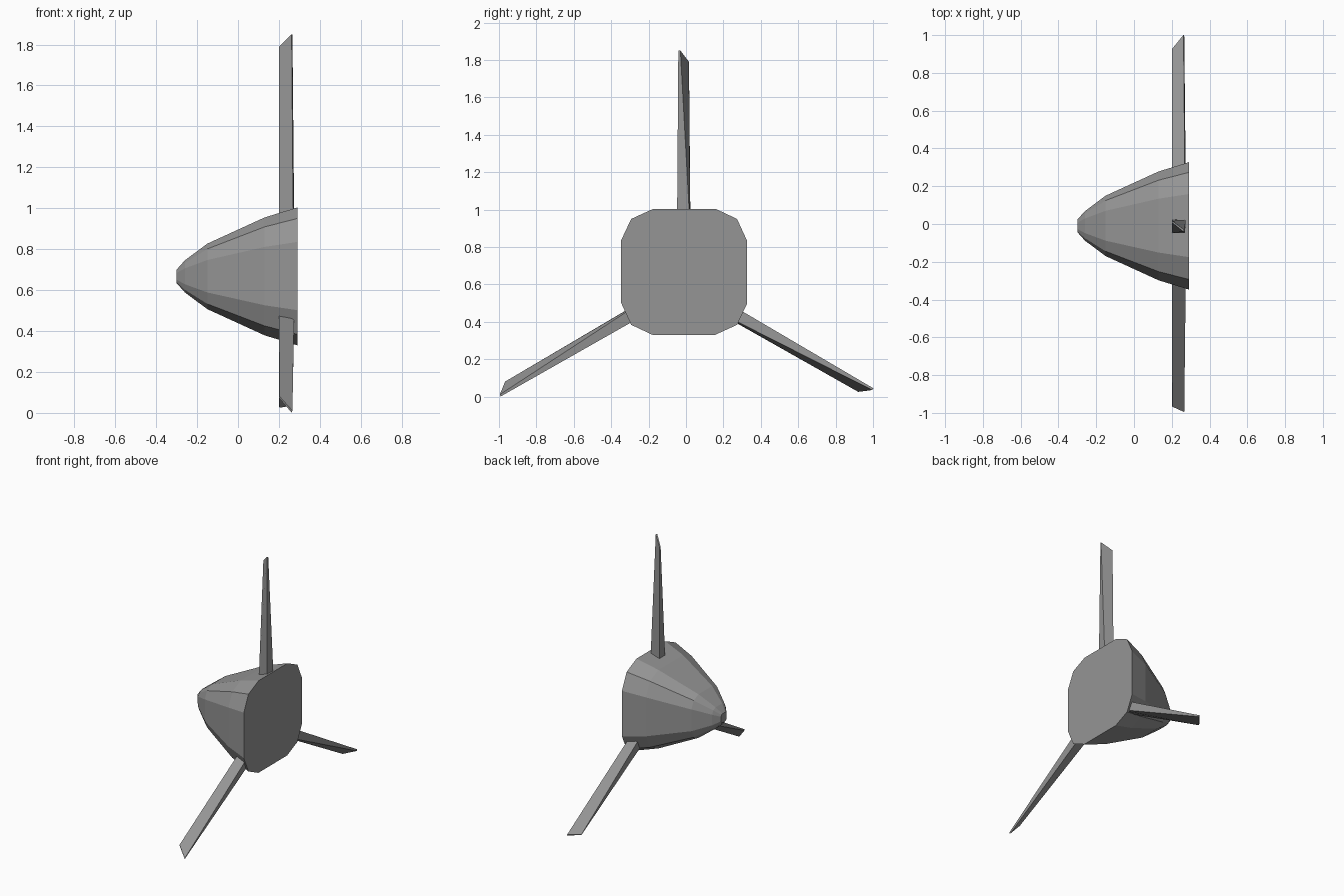
import bpy, bmesh, math
from mathutils import Matrix, Vector

if "Cube" in bpy.data.objects:
    bpy.data.objects.remove(bpy.data.objects["Cube"])

grey = bpy.data.materials.new("plain_grey")
grey.diffuse_color = (0.3, 0.3, 0.3, 1)
grey.use_nodes = True
grey.node_tree.nodes["Principled BSDF"].inputs["Base Color"].default_value = grey.diffuse_color


def loft(name, rings):
    """Capped, flat-shaded skin through a list of equal-length rings."""
    bm = bmesh.new()
    loops = [[bm.verts.new(p) for p in ring] for ring in rings]
    n = len(loops[0])
    for a, b in zip(loops, loops[1:]):
        for i in range(n):
            j = (i + 1) % n
            bm.faces.new((a[i], a[j], b[j], b[i]))
    bm.faces.new(loops[0])
    bm.faces.new(loops[-1])
    bmesh.ops.recalc_face_normals(bm, faces=bm.faces)
    mesh = bpy.data.meshes.new(name)
    bm.to_mesh(mesh)
    bm.free()
    mesh.materials.append(grey)
    obj = bpy.data.objects.new(name, mesh)
    bpy.context.collection.objects.link(obj)
    return obj


# Nose cone: rounded-square section, tapering along x
corner = [(1.0, 0.49), (0.84, 0.84), (0.5, 1.0)]
section = []
for k in range(4):
    c, s = round(math.cos(k * math.pi / 2)), round(math.sin(k * math.pi / 2))
    section += [(c * y - s * z, s * y + c * z) for y, z in corner]

profile = [(-0.30, 0.033), (-0.26, 0.078), (-0.15, 0.16), (0.13, 0.288), (0.29, 0.337)]
loft("nose_cone", [[(x, -0.01 + r * y, 0.667 + r * z) for y, z in section]
                   for x, r in profile])

# Blades: square root twisting into a thin slanted tip
root = [(0.27, -0.038, 0.2), (0.275, 0.032, 0.2), (0.20, 0.034, 0.2), (0.20, -0.038, 0.2)]
tip = [(0.262, -0.031, 1.15), (0.266, -0.02, 1.15), (0.203, 0.026, 1.09), (0.20, 0.018, 1.09)]
for name, angle, height in (("top_blade", 0, 0.70),
                            ("rear_blade", -120, 0.593),
                            ("front_blade", 120, 0.603)):
    place = Matrix.Translation((0, -0.01, height)) @ Matrix.Rotation(math.radians(angle), 4, 'X')
    loft(name, [[place @ Vector(p) for p in ring] for ring in (root, tip)])
